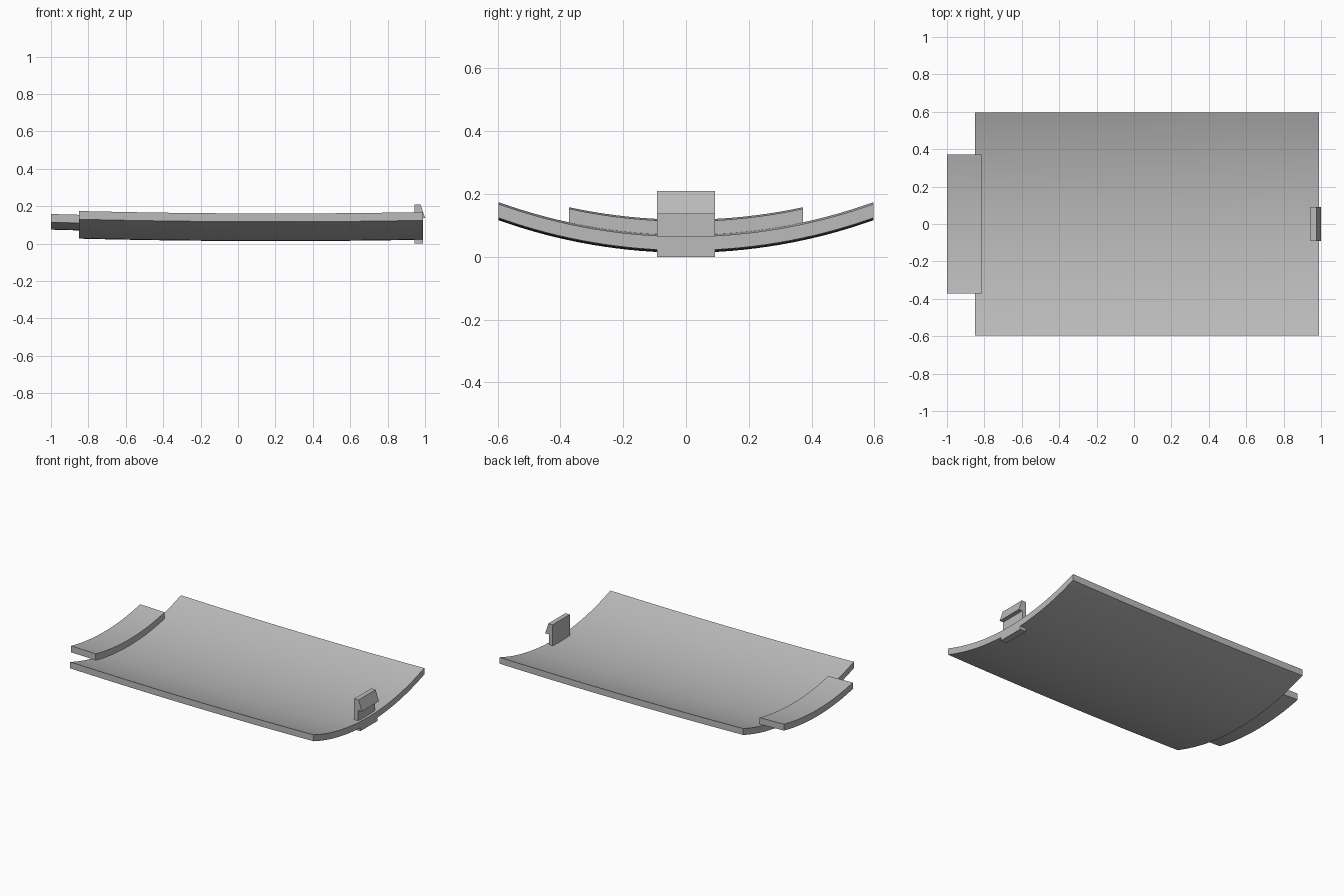
import bpy, bmesh, math

cube = bpy.data.objects.get("Cube")
if cube:
    bpy.data.objects.remove(cube)

grey = bpy.data.materials.new("plain grey")
colour = (0.5, 0.5, 0.5, 1)
grey.use_nodes = True
grey.diffuse_color = colour
grey.node_tree.nodes["Principled BSDF"].inputs["Base Color"].default_value = colour

THICK = 0.044
RADIUS = 1.77


def underside(x, y):
    """Height of the shell: an arc across y with a slight sag along x."""
    return 0.013 + RADIUS - math.sqrt(RADIUS**2 - y**2) + 0.012 * (x - 0.2)**2


def finish(name, bm):
    bmesh.ops.recalc_face_normals(bm, faces=bm.faces)
    mesh = bpy.data.meshes.new(name)
    bm.to_mesh(mesh)
    bm.free()
    mesh.materials.append(grey)
    obj = bpy.data.objects.new(name, mesh)
    bpy.context.collection.objects.link(obj)
    bpy.ops.object.select_all(action='DESELECT')
    obj.select_set(True)
    bpy.context.view_layer.objects.active = obj
    bpy.ops.object.shade_smooth_by_angle(angle=math.radians(30))
    return obj


def curved_plate(name, x0, x1, half_y, lift, nx, ny):
    """Curved sheet extruded straight up to an even thickness."""
    bm = bmesh.new()
    bmesh.ops.create_grid(bm, x_segments=nx, y_segments=ny, size=1)
    for v in bm.verts:
        v.co.x = (x0 + x1) / 2 + v.co.x * (x1 - x0) / 2
        v.co.y *= half_y
        v.co.z = underside(v.co.x, v.co.y) + lift
    ext = bmesh.ops.extrude_face_region(bm, geom=bm.faces[:], use_keep_orig=True)
    for v in ext["geom"]:
        if isinstance(v, bmesh.types.BMVert):
            v.co.z += THICK
    return finish(name, bm)


def profile_block(name, points, half_y):
    """Side outline in x and z, extruded across y."""
    bm = bmesh.new()
    face = bm.faces.new([bm.verts.new((x, -half_y, z)) for x, z in points])
    ext = bmesh.ops.extrude_face_region(bm, geom=[face], use_keep_orig=True)
    for v in ext["geom"]:
        if isinstance(v, bmesh.types.BMVert):
            v.co.y = half_y
    return finish(name, bm)


# Main curved cover and the tongue stacked on its right end
curved_plate("cover_panel", -0.85, 0.99, 0.597, 0, 16, 32)
curved_plate("end_tongue", -1.0, -0.815, 0.372, THICK, 4, 20)

# Latch: foot below the panel, thin post, and sloped hook on top
profile_block("latch_clip", [
    (0.943, 0), (0.99, 0), (0.99, 0.057), (0.972, 0.057),
    (0.972, 0.137), (1.0, 0.137), (0.976, 0.21), (0.943, 0.21)], 0.092)
